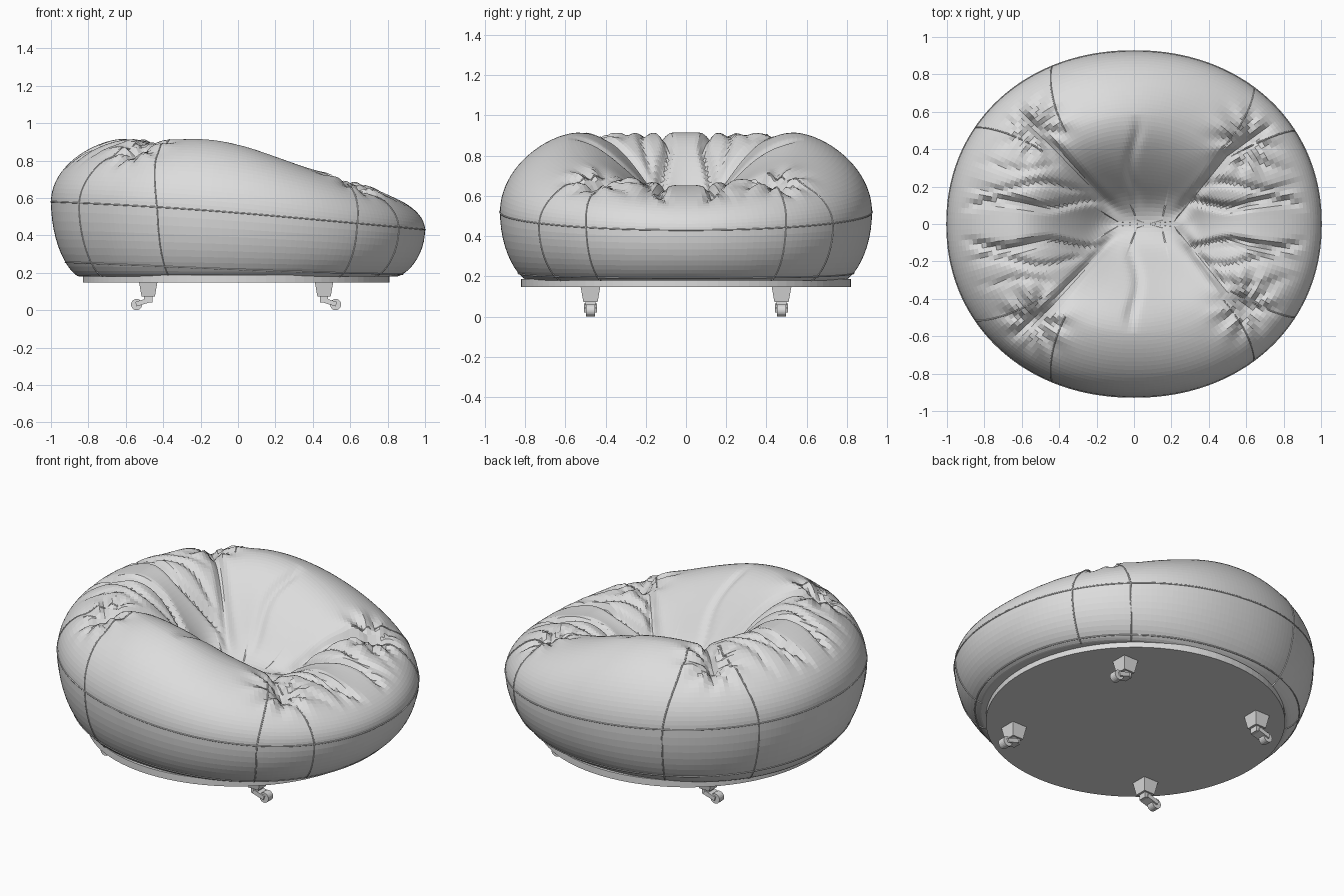
import bpy
import bmesh
from math import sin, cos, pi, exp, radians, hypot, atan2
from mathutils import Matrix

cube = bpy.data.objects.get("Cube")
if cube:
    bpy.data.objects.remove(cube, do_unlink=True)

GREY = bpy.data.materials.new("light grey")
GREY.use_nodes = True
GREY.diffuse_color = (0.72, 0.72, 0.72, 1)
GREY.node_tree.nodes["Principled BSDF"].inputs["Base Color"].default_value = (0.72, 0.72, 0.72, 1)

BASE_Z, RIM, CENTRE_Z = 0.18, 0.62, 0.5
CORNERS = [radians(a) for a in (36, 136, 224, 324)]


def add_object(name, bm):
    bmesh.ops.recalc_face_normals(bm, faces=bm.faces)
    me = bpy.data.meshes.new(name)
    bm.to_mesh(me)
    bm.free()
    me.materials.append(GREY)
    bpy.context.collection.objects.link(bpy.data.objects.new(name, me))


def bell(d, width):
    return exp(-(d / width) ** 2)


def ramp(v, lo, hi):
    t = min(1, max(0, (v - lo) / (hi - lo)))
    return t * t * (3 - 2 * t)


def outline(th):
    return (abs(cos(th)) ** 2.1 + abs(sin(th) / 0.925) ** 2.1) ** (-1 / 2.1)


def waist(th):
    x = cos(th)
    return 0.52 - 0.075 * x - 0.015 * x * x


def rim_height(th):
    # tall back on one side sloping to a low entry on the other
    x = RIM * cos(th)
    dip = 0.035 * bell(sin(th), 0.4) * ramp(x, 0.2, 0.6)
    return 0.915 - 0.235 * ramp(x, -0.25, 0.85) - 0.02 * ramp(x, 0.0, 0.6) - dip


# Cushion surface: s 0-1 lower bulge, 1-2 upper bulge, 2-3 inner bowl
def cushion_point(th, s):
    top, mid, R = rim_height(th), waist(th), outline(th)
    shift = 0
    if s <= 1:
        b = (1 - s) * pi / 2
        rho, z = 0.85 + 0.15 * cos(b) ** 1.35, mid - (mid - BASE_Z) * sin(b)
    elif s <= 2:
        a = (s - 1) * pi / 2
        rho = RIM + (1 - RIM) * max(0, cos(a)) ** 1.25
        z = mid + (top - mid) * sin(a)
    else:
        # the bowl closes on a short line along x
        q = 3 - s
        rho, shift = RIM * q, (0.075 + 0.16 * cos(th)) * (1 - q)
        z = CENTRE_Z + (top - CENTRE_Z) * sin(q * pi / 2) ** 1.5
    r = rho * R
    x, y = r * cos(th) + shift, r * sin(th)
    if s > 1.15:
        fade = ramp(s, 1.3, 1.8) * ramp(3 - s, 0, 0.35)
        # corner creases and gathered puckers
        for c in CORNERS:
            if cos(th - c) > 0.3:
                d = r * sin(th - c)
                z -= fade * (0.04 * bell(d, 0.025) + 0.03 * bell(d, 0.1))
            dx, dy = x - 0.74 * cos(c), y - 0.74 * sin(c)
            dist = hypot(dx, dy)
            z += 0.015 * sin(8 * atan2(dy, dx)) * bell(dist - 0.11, 0.09) * ramp(s, 1.2, 1.6)
            z -= 0.035 * bell(dist, 0.06)
        # long folds across the two end panels
        ends = ramp(abs(cos(th)), 0.72, 0.9) * ramp(s, 1.3, 1.7) * ramp(3 - s, 0.1, 0.4)
        for pos, depth in ((0.11, 0.045), (0.2, 0.025), (0.31, 0.015)):
            fold = pos + 0.02 * sin(13 * x + 40 * pos)
            z -= ends * depth * bell(abs(y) - fold, 0.022)
        # shallow central fold on the two side panels
        sides = ramp(abs(sin(th)), 0.8, 0.95) * ramp(s, 1.95, 2.2) * ramp(3 - s, 0.1, 0.4)
        z -= sides * 0.018 * bell(x - 0.02 * sin(15 * y), 0.03)
    return x, y, z


def build_cushion():
    bm = bmesh.new()
    n = 200
    levels = ([i / 12 for i in range(12)] + [1 + i / 22 for i in range(22)]
              + [2 + i / 26 for i in range(26)])
    rings = [[bm.verts.new(cushion_point(2 * pi * k / n, s)) for k in range(n)] for s in levels]
    for lo, hi in zip(rings, rings[1:]):
        for k in range(n):
            j = (k + 1) % n
            bm.faces.new((lo[k], lo[j], hi[j], hi[k]))
    centre = bm.verts.new(cushion_point(pi / 2, 3))
    for k in range(n):
        bm.faces.new((rings[-1][k], rings[-1][(k + 1) % n], centre))
    bm.faces.new(rings[0][::-1])
    add_object("cushion", bm)


def seam(name, points, closed=False):
    cu = bpy.data.curves.new(name, "CURVE")
    cu.dimensions = "3D"
    cu.bevel_depth = 0.004
    cu.bevel_resolution = 1
    sp = cu.splines.new("POLY")
    sp.points.add(len(points) - 1)
    for p, co in zip(sp.points, points):
        p.co = (*co, 1)
    sp.use_cyclic_u = closed
    cu.materials.append(GREY)
    bpy.context.collection.objects.link(bpy.data.objects.new(name, cu))


def build_seams():
    angles = [2 * pi * k / 200 for k in range(200)]
    seam("waist_seam", [cushion_point(t, 1) for t in angles], True)
    seam("lower_seam", [cushion_point(t, 0.3 - 0.1 * cos(t)) for t in angles], True)
    # paired upright seams run from the base to each corner gather
    for start, end in ((49, 40), (30, 35), (117, 127), (149, 141)):
        for sign in (1, -1):
            pts = []
            for i in range(41):
                s = 1.95 * i / 40
                a = start + (end - start) * ramp(s, 0.9, 2.1)
                pts.append(cushion_point(sign * radians(a), s))
            seam("upright_seam", pts)


def build_base():
    bm = bmesh.new()
    bmesh.ops.create_cone(bm, cap_ends=True, segments=96, radius1=0.82, radius2=0.82, depth=0.04,
                          matrix=Matrix.Translation((-0.01, 0, 0.168)))
    add_object("base_disc", bm)


def build_caster(x, y, out):
    # tapered socket
    bm = bmesh.new()
    bmesh.ops.create_cone(bm, cap_ends=True, segments=4, radius1=0.05, radius2=0.07, depth=0.08,
                          matrix=Matrix.Translation((x, y, 0.112)) @ Matrix.Rotation(pi / 4, 4, "Z"))
    add_object("caster_socket", bm)
    # neck and slanted fork
    bm = bmesh.new()
    bmesh.ops.create_cube(bm, matrix=Matrix.Translation((x, y, 0.06))
                          @ Matrix.Diagonal((0.045, 0.05, 0.04, 1)))
    bmesh.ops.create_cube(bm, matrix=Matrix.Translation((x + out * 0.03, y, 0.043))
                          @ Matrix.Rotation(out * 0.3, 4, "Y")
                          @ Matrix.Diagonal((0.075, 0.064, 0.025, 1)))
    add_object("caster_fork", bm)
    # wheel
    bm = bmesh.new()
    bmesh.ops.create_cone(bm, cap_ends=True, segments=20, radius1=0.03, radius2=0.03, depth=0.045,
                          matrix=Matrix.Translation((x + out * 0.062, y, 0.03))
                          @ Matrix.Rotation(pi / 2, 4, "X"))
    add_object("caster_wheel", bm)


build_cushion()
build_seams()
build_base()
for cx, direction in ((-0.48, -1), (0.46, 1)):
    for cy in (-0.475, 0.475):
        build_caster(cx, cy, direction)
